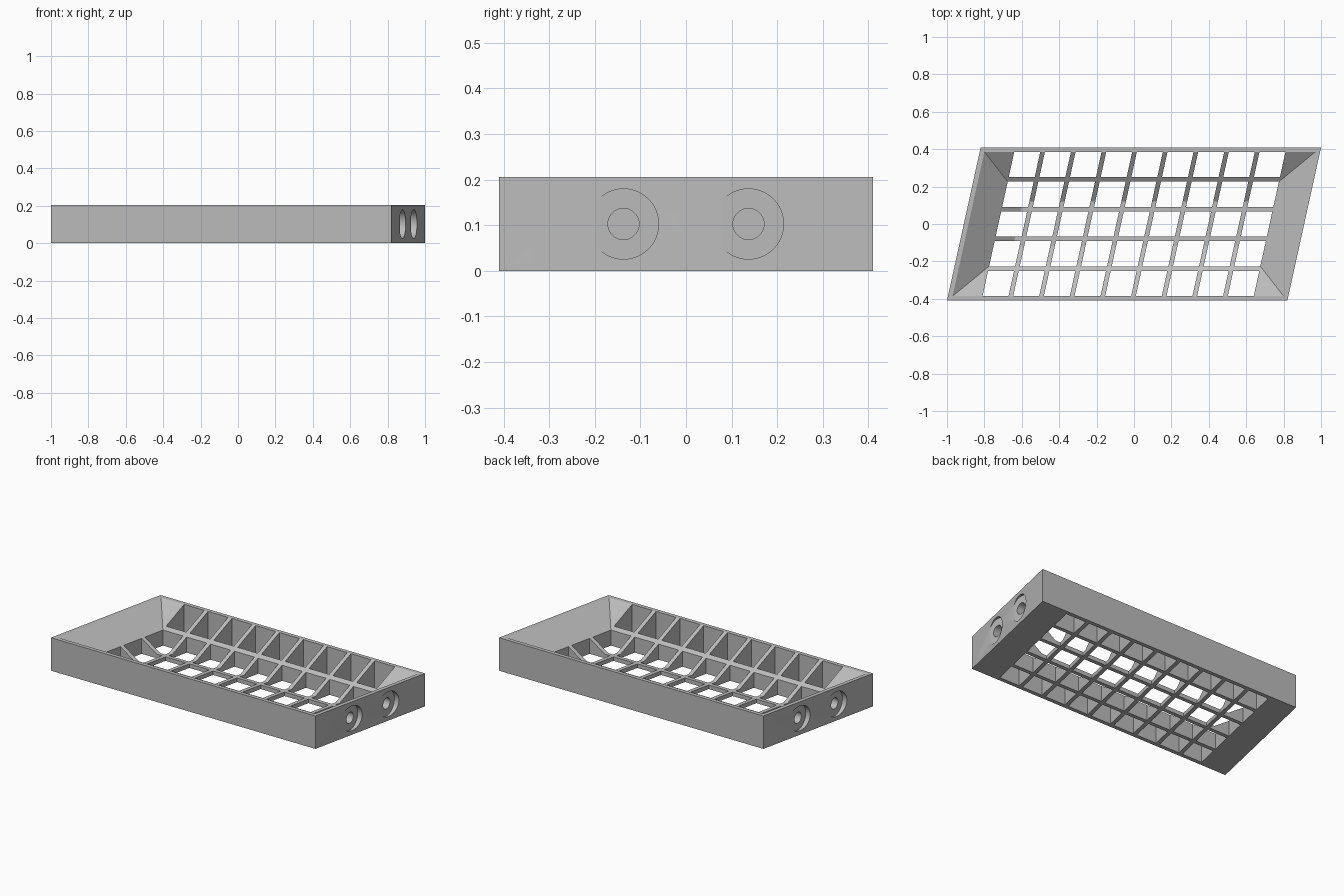
import bpy, bmesh
from math import pi
from mathutils import Matrix

SHEAR = 0.22                      # sideways lean of the plan per unit of depth
HALF_U, HALF_Y, HEIGHT = 0.91, 0.41, 0.205

if "Cube" in bpy.data.objects:
    bpy.data.objects.remove(bpy.data.objects["Cube"], do_unlink=True)

grey = bpy.data.materials.new("plain grey")
grey.use_nodes = True
grey.diffuse_color = (0.5, 0.5, 0.5, 1)
grey.node_tree.nodes["Principled BSDF"].inputs["Base Color"].default_value = grey.diffuse_color


def add_block(bm, u, y, z, low=None):
    """Sheared block; low gives (u, y) ranges of the bottom when tapered."""
    rings = []
    for (us, ys), h in ((low or (u, y), z[0]), ((u, y), z[1])):
        corners = ((us[0], ys[0]), (us[1], ys[0]), (us[1], ys[1]), (us[0], ys[1]))
        rings.append([bm.verts.new((a + SHEAR * b, b, h)) for a, b in corners])
    bottom, top = rings
    bm.faces.new(bottom[::-1])
    bm.faces.new(top)
    for i in range(4):
        j = (i + 1) % 4
        bm.faces.new((bottom[i], bottom[j], top[j], top[i]))


def add_bore(bm, side, y, radius, inner, outer):
    """Horizontal cylinder along x on the given end."""
    place = Matrix.Translation((side * (inner + outer) / 2, side * y, HEIGHT / 2))
    bmesh.ops.create_cone(bm, cap_ends=True, segments=64, radius1=radius, radius2=radius,
                          depth=outer - inner, matrix=place @ Matrix.Rotation(pi / 2, 4, "Y"))


def finish(bm, name):
    bmesh.ops.recalc_face_normals(bm, faces=bm.faces)
    mesh = bpy.data.meshes.new(name)
    bm.to_mesh(mesh)
    bm.free()
    mesh.materials.append(grey)
    obj = bpy.data.objects.new(name, mesh)
    bpy.context.collection.objects.link(obj)
    return obj


def slots(half, count, bar):
    """Ranges of evenly spaced openings separated by bars."""
    width = (2 * half - (count - 1) * bar) / count
    return [(-half + i * (width + bar), -half + i * (width + bar) + width) for i in range(count)]


# Slanted outer block
bm = bmesh.new()
add_block(bm, (-HALF_U, HALF_U), (-HALF_Y, HALF_Y), (0, HEIGHT))
tray = finish(bm, "drain_tray")

# Basin with sloping sides, continued a little above the rim
basin = bmesh.new()
rise = 0.02
spread = rise * 0.265 / 0.18
hu, hy = 0.885 + spread, 0.386 + spread
add_block(basin, (-hu, hu), (-hy, hy), (0.025, HEIGHT + rise),
          low=((-0.62, 0.62), (-0.121, 0.121)))

# Grid of openings through the floor and slopes
grid = bmesh.new()
for u in slots(0.725, 9, 0.025):
    for y in slots(0.3855, 5, 0.024):
        add_block(grid, u, y, (-0.1, 0.4))

# Wide shallow pockets and narrow holes on both ends
pockets, holes = bmesh.new(), bmesh.new()
for side in (-1, 1):
    for y in (-0.137, 0.137):
        floor = HALF_U + SHEAR * (y - 0.063)
        add_bore(pockets, side, y, 0.077, floor, floor + 0.2)
        add_bore(holes, side, y, 0.034, floor - 0.06, floor + 0.2)

# Cut everything out of the block
cutters = [finish(b, n) for b, n in ((basin, "basin_cutter"), (grid, "grid_cutter"),
                                     (pockets, "pocket_cutter"), (holes, "hole_cutter"))]
for cutter in cutters:
    cutter.hide_render = True
    mod = tray.modifiers.new(cutter.name, "BOOLEAN")
    mod.operation, mod.solver, mod.object = "DIFFERENCE", "EXACT", cutter

graph = bpy.context.evaluated_depsgraph_get()
result = bpy.data.meshes.new_from_object(tray.evaluated_get(graph))
tray.modifiers.clear()
tray.data = result
for cutter in cutters:
    bpy.data.objects.remove(cutter, do_unlink=True)

# Keep the edges crisp and the bores round
for obj in bpy.context.selected_objects:
    obj.select_set(False)
tray.select_set(True)
bpy.context.view_layer.objects.active = tray
bpy.ops.object.shade_smooth_by_angle(angle=pi / 9)
